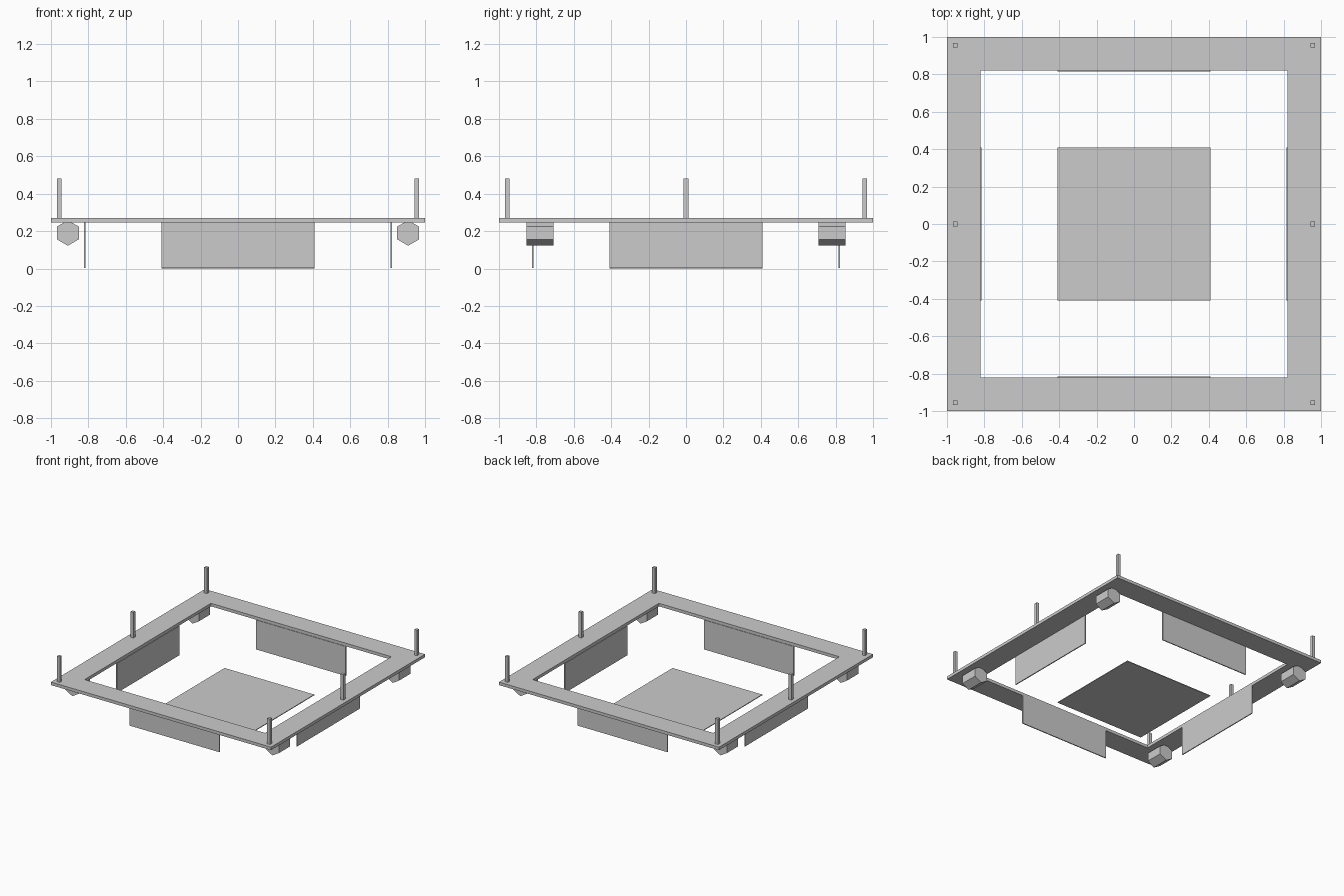
import bpy, bmesh, math

if "Cube" in bpy.data.objects:
    bpy.data.objects.remove(bpy.data.objects["Cube"])


def box(name, x0, x1, y0, y1, z0, z1):
    """Axis-aligned box from its limits."""
    bpy.ops.mesh.primitive_cube_add(size=1, location=((x0 + x1) / 2, (y0 + y1) / 2, (z0 + z1) / 2))
    ob = bpy.context.object
    ob.name = name
    ob.scale = (x1 - x0, y1 - y0, z1 - z0)
    bpy.ops.object.transform_apply(location=False, rotation=False, scale=True)
    return ob


OUT, INN = 1.0, 0.82      # outer and inner half widths of the frame
Z0, Z1 = 0.245, 0.27      # frame underside and top
HALF, T = 0.408, 0.004    # panel half width and half thickness

# Square ring frame: outer and inner loops joined, then extruded
bm = bmesh.new()
loops = [[bm.verts.new((sx * r, sy * r, Z0)) for sx, sy in ((-1, -1), (1, -1), (1, 1), (-1, 1))]
         for r in (OUT, INN)]
faces = []
for i in range(4):
    j = (i + 1) % 4
    faces.append(bm.faces.new((loops[0][i], loops[0][j], loops[1][j], loops[1][i])))
ext = bmesh.ops.extrude_face_region(bm, geom=faces, use_keep_orig=True)
top = [g for g in ext["geom"] if isinstance(g, bmesh.types.BMVert)]
bmesh.ops.translate(bm, verts=top, vec=(0, 0, Z1 - Z0))
bmesh.ops.recalc_face_normals(bm, faces=bm.faces)
mesh = bpy.data.meshes.new("frame")
bm.to_mesh(mesh)
bm.free()
bpy.context.collection.objects.link(bpy.data.objects.new("frame", mesh))

# Low central plate
box("floor_plate", -HALF, HALF, -HALF, HALF, 0, 0.006)

for s, side in ((-1, "left"), (1, "right")):
    # Thin hanging panels on the inner edges
    box(side + "_panel", s * INN - T, s * INN + T, -HALF, HALF, 0.003, Z0)
    end = "front" if s < 0 else "back"
    box(end + "_panel", -HALF, HALF, s * INN - T, s * INN + T, 0.003, Z0)

    # Upright square posts
    for y, where in ((-0.955, "front"), (0, "middle"), (0.955, "back")):
        x, h = s * 0.955, 0.0125
        box(f"{where}_{side}_post", x - h, x + h, y - h, y + h, Z1, 0.48)

    # Hexagonal feet lying along y, a corner pointing down
    for y, where in ((-0.78, "front"), (0.78, "back")):
        bm = bmesh.new()
        ring = [bm.verts.new((0.068 * math.sin(k * math.pi / 3), -0.0725, 0.068 * math.cos(k * math.pi / 3)))
                for k in range(6)]
        face = bm.faces.new(ring)
        ext = bmesh.ops.extrude_face_region(bm, geom=[face], use_keep_orig=True)
        moved = [g for g in ext["geom"] if isinstance(g, bmesh.types.BMVert)]
        bmesh.ops.translate(bm, verts=moved, vec=(0, 0.145, 0))
        bmesh.ops.recalc_face_normals(bm, faces=bm.faces)
        name = f"{where}_{side}_foot"
        mesh = bpy.data.meshes.new(name)
        bm.to_mesh(mesh)
        bm.free()
        foot = bpy.data.objects.new(name, mesh)
        foot.location = (s * 0.91, y, 0.19)
        bpy.context.collection.objects.link(foot)
